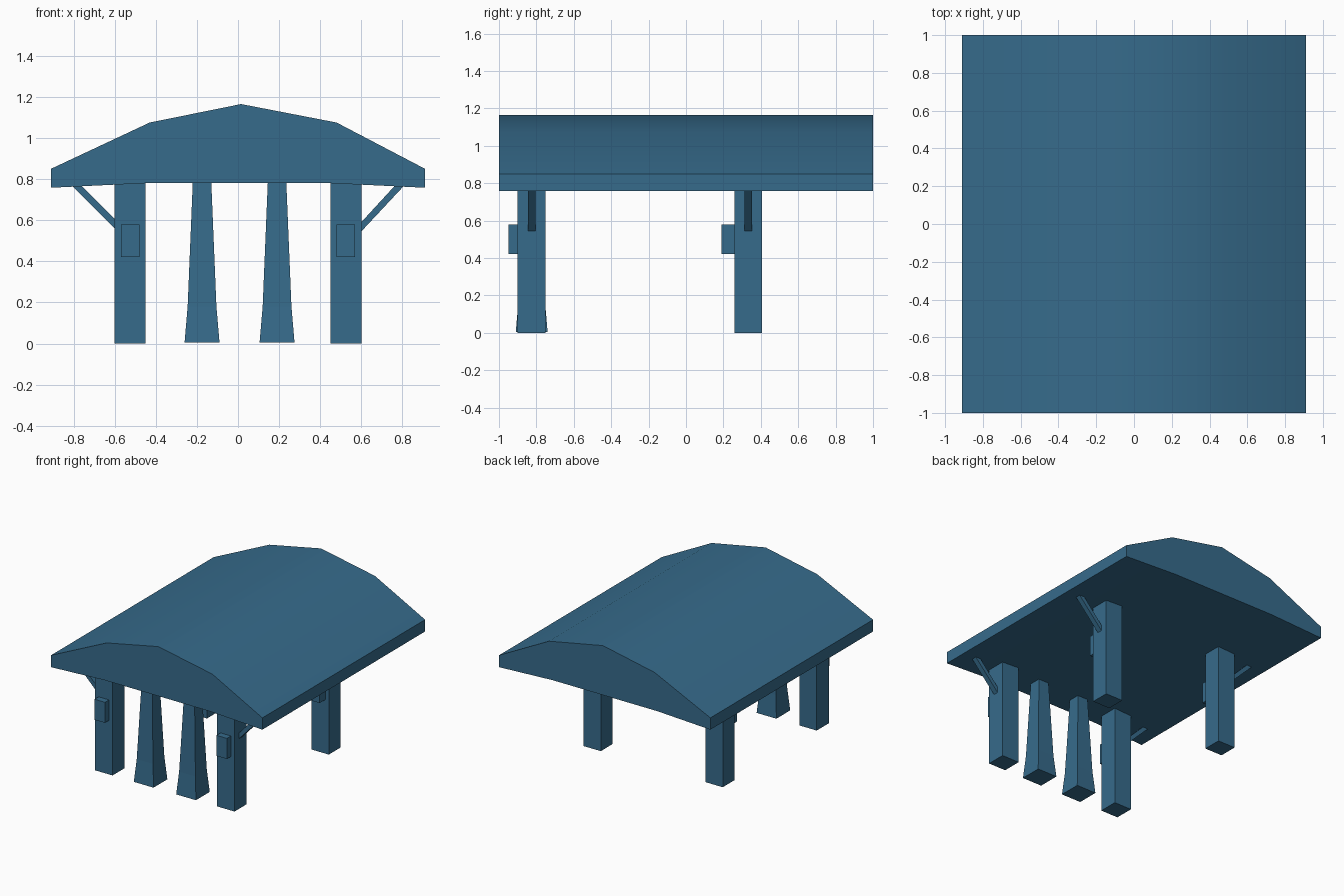
import bpy, bmesh, math
from mathutils import Vector

if "Cube" in bpy.data.objects:
    bpy.data.objects.remove(bpy.data.objects["Cube"], do_unlink=True)

BLUE = (0.037, 0.147, 0.26, 1.0)
mat = bpy.data.materials.new("slate blue")
mat.use_nodes = True
mat.diffuse_color = BLUE
bsdf = next(n for n in mat.node_tree.nodes if n.type == 'BSDF_PRINCIPLED')
bsdf.inputs["Base Color"].default_value = BLUE
bsdf.inputs["Roughness"].default_value = 0.8


def finish(name, bm):
    bmesh.ops.recalc_face_normals(bm, faces=bm.faces[:])
    mesh = bpy.data.meshes.new(name)
    bm.to_mesh(mesh)
    bm.free()
    mesh.materials.append(mat)
    obj = bpy.data.objects.new(name, mesh)
    bpy.context.collection.objects.link(obj)
    return obj


def extrude_profile(name, points, y0, y1):
    """Closed x-z outline swept along y."""
    bm = bmesh.new()
    face = bm.faces.new([bm.verts.new((x, y0, z)) for x, z in points])
    out = bmesh.ops.extrude_face_region(bm, geom=[face])
    moved = [v for v in out["geom"] if isinstance(v, bmesh.types.BMVert)]
    bmesh.ops.translate(bm, verts=moved, vec=(0, y1 - y0, 0))
    return finish(name, bm)


def box(name, x, y, z):
    outline = [(x[0], z[0]), (x[1], z[0]), (x[1], z[1]), (x[0], z[1])]
    return extrude_profile(name, outline, y[0], y[1])


def flared_column(name, cx, cy, sections):
    """Square rings of (height, half width) joined upwards."""
    bm = bmesh.new()
    rings = []
    for z, h in sections:
        corners = [(-h, -h), (h, -h), (h, h), (-h, h)]
        rings.append([bm.verts.new((cx + a, cy + b, z)) for a, b in corners])
    for low, high in zip(rings, rings[1:]):
        for i in range(4):
            j = (i + 1) % 4
            bm.faces.new((low[i], low[j], high[j], high[i]))
    bm.faces.new(rings[0])
    bm.faces.new(rings[-1])
    return finish(name, bm)


# Vaulted roof slab with smooth top
roof = extrude_profile("roof", [
    (-0.91, 0.758), (-0.45, 0.78), (0.45, 0.78), (0.91, 0.758),
    (0.91, 0.85), (0.48, 1.075), (0.015, 1.165), (-0.43, 1.075),
    (-0.91, 0.85)], -1, 1)
bpy.ops.object.select_all(action='DESELECT')
roof.select_set(True)
bpy.context.view_layer.objects.active = roof
bpy.ops.object.shade_smooth_by_angle(angle=math.radians(30))

# Corner posts, each with a box on its front and a brace to the eaves
rows = {"front": (-0.90, -0.75, -0.95), "rear": (0.26, 0.405, 0.19)}
for row, (y0, y1, box_y) in rows.items():
    for side, s in (("left", 1), ("right", -1)):
        name = f"{row}_{side}_"
        box(name + "post", (s * 0.45, s * 0.6), (y0, y1), (0, 0.785))
        box(name + "wall_box", (s * 0.48, s * 0.57), (box_y, y0), (0.42, 0.58))
        low = 0.54 if s > 0 else 0.555
        mid = (y0 + y1) / 2
        extrude_profile(name + "brace", [
            (s * 0.595, low), (s * 0.81, 0.77), (s * 0.765, 0.77),
            (s * 0.595, low + 0.045)], mid - 0.02, mid + 0.02)

# Flared front columns
for name, cx in (("left_column", 0.19), ("right_column", -0.175)):
    flared_column(name, cx, -0.825, [(0.005, 0.085), (0.18, 0.07), (0.785, 0.045)])
